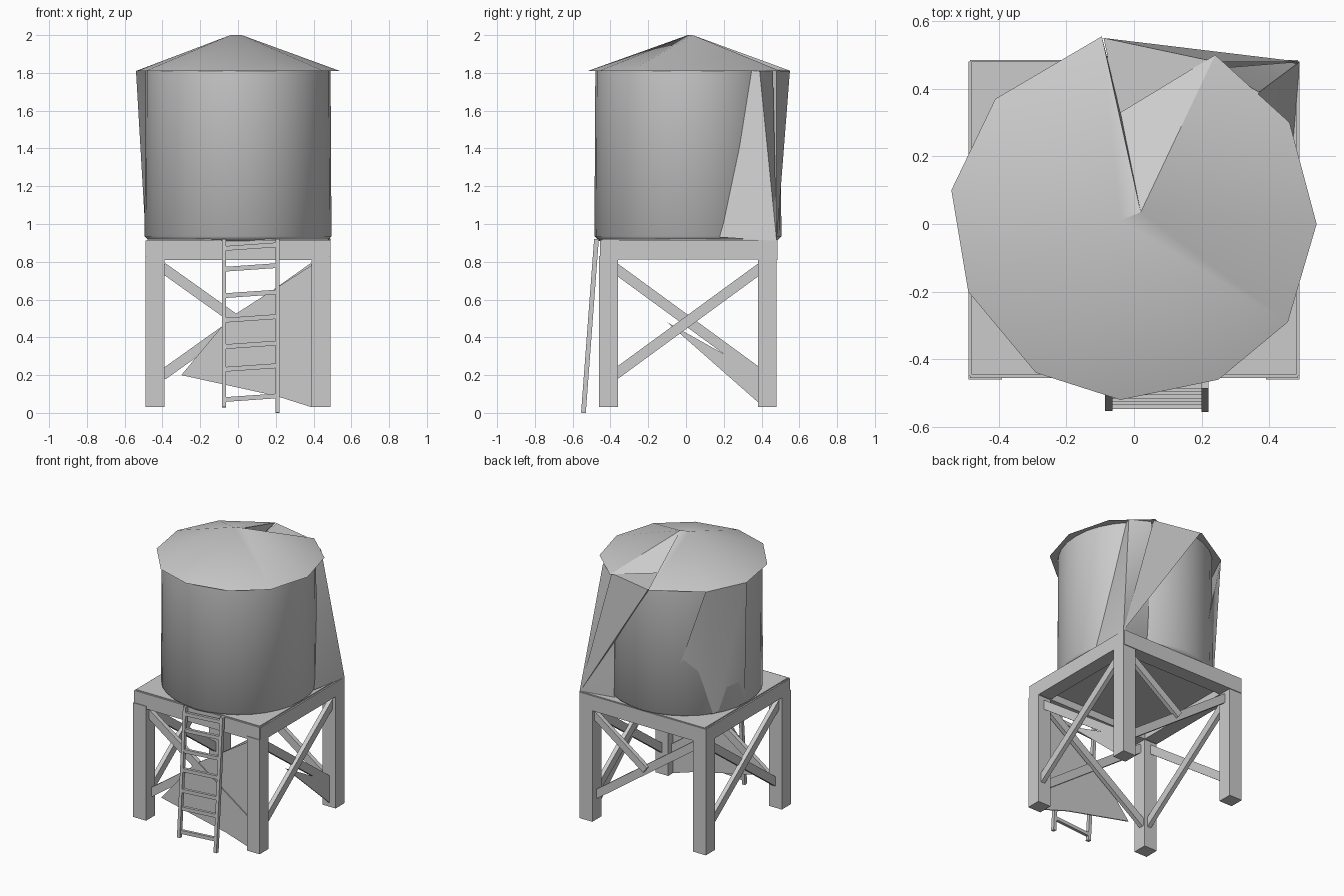
import bpy, bmesh, math
from mathutils import Vector

cube = bpy.data.objects.get("Cube")
if cube:
    bpy.data.objects.remove(cube, do_unlink=True)

grey = bpy.data.materials.new("plain_grey")
grey.use_nodes = True
grey.diffuse_color = (0.6, 0.6, 0.6, 1)
grey.node_tree.nodes["Principled BSDF"].inputs["Base Color"].default_value = (0.6, 0.6, 0.6, 1)


def finish(name, bm, angle=35):
    bmesh.ops.recalc_face_normals(bm, faces=bm.faces)
    mesh = bpy.data.meshes.new(name)
    bm.to_mesh(mesh)
    bm.free()
    mesh.materials.append(grey)
    ob = bpy.data.objects.new(name, mesh)
    bpy.context.collection.objects.link(ob)
    bpy.ops.object.select_all(action='DESELECT')
    ob.select_set(True)
    bpy.context.view_layer.objects.active = ob
    bpy.ops.object.shade_smooth_by_angle(angle=math.radians(angle))
    return ob


def box(name, lo, hi):
    bm = bmesh.new()
    bmesh.ops.create_cube(bm, size=1)
    lo, hi = Vector(lo), Vector(hi)
    for v in bm.verts:
        v.co = (lo + hi) / 2 + v.co * (hi - lo)
    return finish(name, bm)


def bar(name, a, b, width, depth):
    """Square bar between two points, with its depth axis kept level."""
    a, b = Vector(a), Vector(b)
    bm = bmesh.new()
    bmesh.ops.create_cube(bm, size=1)
    along = (b - a).normalized()
    level = along.cross(Vector((0, 0, 1))).normalized()
    third = along.cross(level)
    for v in bm.verts:
        x, y, z = v.co
        v.co = (a + b) / 2 + (b - a) * x + level * y * depth + third * z * width
    return finish(name, bm)


def hull(name, points):
    bm = bmesh.new()
    for p in points:
        bm.verts.new(p)
    bmesh.ops.convex_hull(bm, input=bm.verts)
    return finish(name, bm, 60)


def plate(name, outline, y):
    """Thin upright sheet across the front."""
    bm = bmesh.new()
    face = bm.faces.new([bm.verts.new((x, y, z)) for x, z in outline])
    ext = bmesh.ops.extrude_face_region(bm, geom=[face])["geom"]
    for v in ext:
        if isinstance(v, bmesh.types.BMVert):
            v.co.y += 0.008
    return finish(name, bm)


# Tank drum with a slightly rounded foot
bm = bmesh.new()
bmesh.ops.create_cone(bm, cap_ends=True, segments=32, radius1=0.495, radius2=0.49, depth=0.9)
for v in bm.verts:
    v.co += Vector((0, 0.01, 1.36))
foot_edges = [e for e in bm.edges if all(v.co.z < 1 for v in e.verts)]
bmesh.ops.bevel(bm, geom=foot_edges, offset=0.025, segments=1, affect='EDGES')
finish("tank", bm, 50)

# Slanted sheets on the back of the tank
hull("rear_corner_sheet", [(0.37, 0.39, 1.81), (0.24, 0.46, 1.81), (0.49, 0.48, 0.91),
                           (0.465, 0.18, 0.93), (0.25, 0.43, 0.92), (0.3, 0.2, 1.81)])
hull("rear_side_sheet", [(-0.54, 0.1, 1.81), (-0.41, 0.37, 1.81), (-0.15, 0.47, 0.93),
                         (-0.42, 0.28, 0.93), (-0.49, 0.05, 0.95)])
hull("rear_top_sheet", [(-0.09, 0.55, 1.81), (0.24, 0.48, 1.81), (-0.04, 0.32, 1.81),
                        (0.49, 0.48, 0.91)])

# Low faceted roof with an uneven eave and a notch at the back
eave = [(-0.095, 0.555), (-0.41, 0.37), (-0.54, 0.1), (-0.49, -0.2), (-0.29, -0.44),
        (-0.04, -0.52), (0.25, -0.46), (0.455, -0.29), (0.54, 0), (0.46, 0.3),
        (0.24, 0.5), (-0.04, 0.33)]
bm = bmesh.new()
ring = [bm.verts.new((x, y, 1.81)) for x, y in eave]
ring[-1].co.z = 1.83
peak_a = bm.verts.new((-0.04, 0.01, 2))
peak_b = bm.verts.new((0.02, 0.035, 2))
under = bm.verts.new((0, 0, 1.8))
for i, v in enumerate(ring):
    w = ring[(i + 1) % len(ring)]
    bm.faces.new((v, w, peak_a if i < 7 else peak_b))
    bm.faces.new((w, v, under))
bm.faces.new((ring[0], peak_a, peak_b))
bm.faces.new((ring[7], peak_b, peak_a))
finish("roof", bm, 25)

# Deck and the beams around it
box("deck", (-0.48, -0.445, 0.86), (0.48, 0.48, 0.92))
for side, y0 in (("front", -0.455), ("back", 0.385)):
    box(side + "_beam", (-0.485, y0, 0.81), (0.485, y0 + 0.1, 0.915))
for side, x0 in (("right", -0.49), ("left", 0.39)):
    box(side + "_beam", (x0, -0.45, 0.812), (x0 + 0.1, 0.48, 0.912))

# Legs
for sx, side in ((-1, "right"), (1, "left")):
    for y, end in ((-0.41, "front"), (0.43, "back")):
        box(f"{end}_{side}_leg", (sx * 0.44 - 0.05, y - 0.05, 0.03),
            (sx * 0.44 + 0.05, y + 0.05, 0.83))

# Crossed braces on the two sides and the front
for x, side in ((-0.44, "right"), (0.44, "left")):
    for flip in (-1, 1):
        bar(side + "_brace", (x + flip * 0.012, 0.01 - flip * 0.39, 0.2),
            (x + flip * 0.012, 0.01 + flip * 0.39, 0.77), 0.055, 0.03)
for flip in (-1, 1):
    bar("front_brace", (-flip * 0.4, -0.4 + flip * 0.012, 0.2),
        (flip * 0.4, -0.4 + flip * 0.012, 0.77), 0.055, 0.03)

# Back brace, with a half brace meeting it in the middle
bar("back_brace", (0.4, 0.42, 0.2), (-0.4, 0.42, 0.77), 0.055, 0.03)
bar("back_half_brace", (0, 0.44, 0.485), (0.4, 0.44, 0.77), 0.05, 0.03)

# Broad webs between the braces and the legs
plate("front_web", [(0.45, 0.82), (-0.05, 0.5), (-0.3, 0.2), (0.2, 0.09),
                    (0.39, 0.03), (0.45, 0.03)], -0.42)
hull("left_web", [(x, y, z) for x in (0.435, 0.443)
                  for y, z in ((-0.1, 0.48), (0.4, 0.2), (0.4, 0.04))])

# Leaning ladder
def ladder_y(z):
    return -0.543 + 0.075 * z

for x, foot in ((-0.075, 0.03), (0.21, 0.0)):
    bar("ladder_rail", (x, ladder_y(foot), foot), (x, ladder_y(0.92), 0.92), 0.025, 0.022)
for z in (0.08, 0.24, 0.36, 0.5, 0.63, 0.77, 0.88):
    bar("ladder_rung", (-0.08, ladder_y(z), z - 0.01), (0.21, ladder_y(z), z + 0.01), 0.025, 0.02)
